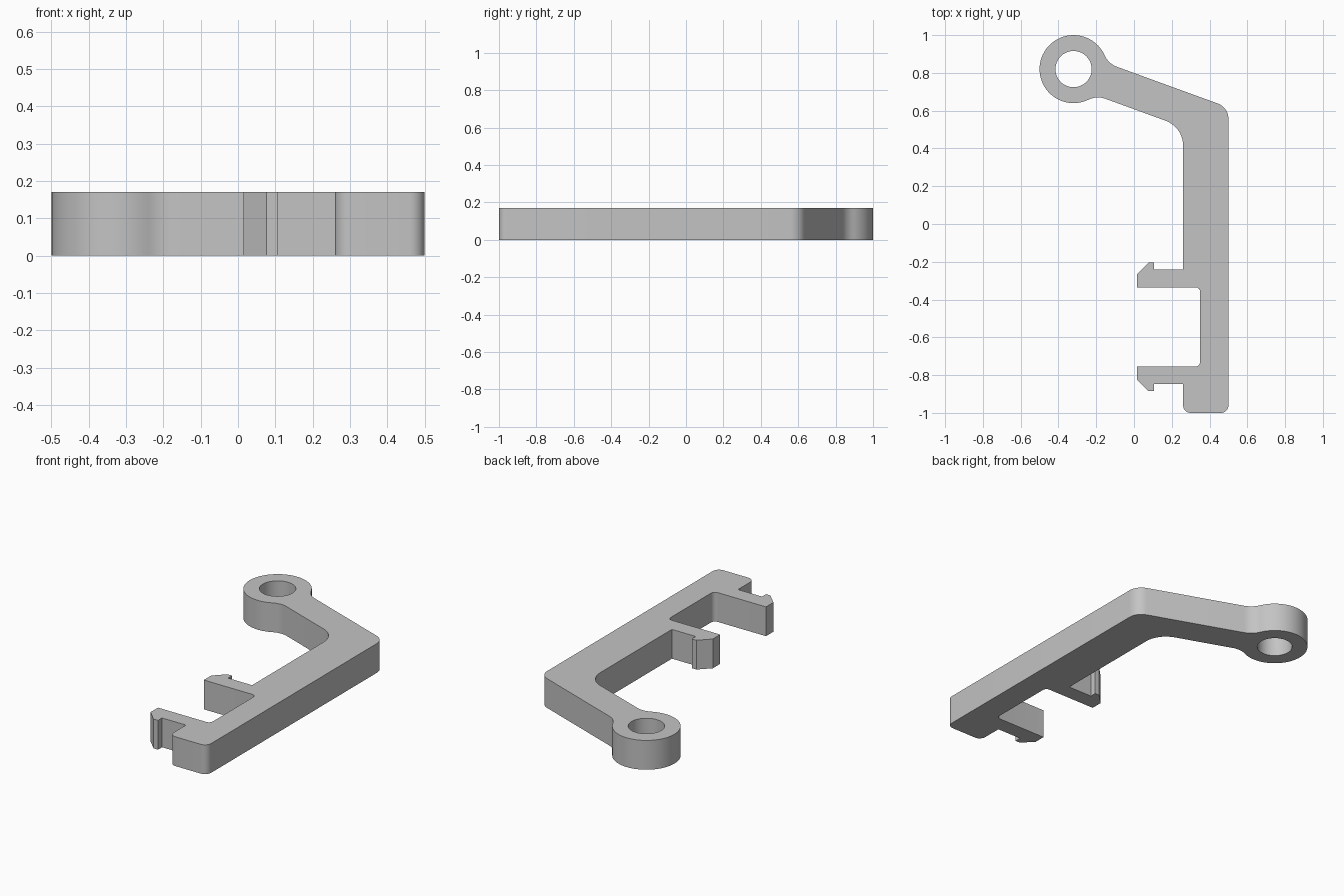
import bpy, bmesh
from math import pi, sin, cos, asin, sqrt, radians, tan
from mathutils import Vector, Matrix

if "Cube" in bpy.data.objects:
    bpy.data.objects.remove(bpy.data.objects["Cube"])

HEIGHT = 0.17
EYE = Vector((-0.32, 0.82))      # centre of the ring
R, HOLE, HALF, NECK = 0.18, 0.096, 0.09, 0.115
TILT = radians(-20)


def arc(center, radius, start, end, steps):
    return [Vector((center[0] + radius * cos(start + (end - start) * i / steps),
                    center[1] + radius * sin(start + (end - start) * i / steps)))
            for i in range(steps + 1)]


def rounded(corners):
    """Closed outline from (x, y, fillet radius) corners."""
    pts = []
    n = len(corners)
    for i, (x, y, r) in enumerate(corners):
        p = Vector((x, y))
        if r == 0:
            pts.append(p)
            continue
        a = (Vector(corners[i - 1][:2]) - p).normalized()
        b = (Vector(corners[(i + 1) % n][:2]) - p).normalized()
        half = a.angle(b) / 2
        center = p + (a + b).normalized() * r / sin(half)
        first = p + a * r / tan(half) - center
        last = p + b * r / tan(half) - center
        sweep = -first.angle_signed(last)
        for k in range(11):
            pts.append(center + Matrix.Rotation(sweep * k / 10, 2) @ first)
    return pts


# Ring outline blended into the arm, in the arm's own frame
reach = sqrt((R + NECK) ** 2 - (HALF + NECK) ** 2)
phi = asin((HALF + NECK) / (R + NECK))
head = (arc((reach, HALF + NECK), NECK, -pi / 2, phi - pi, 10)
        + arc((0, 0), R, phi, 2 * pi - phi, 56)[1:-1]
        + arc((reach, -HALF - NECK), NECK, pi - phi, pi / 2, 10))
turn = Matrix.Rotation(TILT, 2)
head = [turn @ p + EYE for p in head]


def arm_edge(x, side):
    return EYE.y + (x - EYE.x) * tan(TILT) + side * HALF / cos(TILT)


# Snap hook, mirrored about the middle of the clip gap
MID = -0.545
hook = [(0.26, 0.303), (0.106, 0.303), (0.106, 0.34), (0.077, 0.34),
        (0.015, 0.278), (0.015, 0.21)]
upper_hook = [(x, MID + d, 0) for x, d in hook]
lower_hook = [(x, MID - d, 0) for x, d in reversed(hook)]

outline = rounded(
    [(0.26, -1, 0.04), (0.5, -1, 0.04), (0.5, arm_edge(0.5, 1), 0.085)]
    + [(p.x, p.y, 0) for p in head]
    + [(0.26, arm_edge(0.26, -1), 0.14)]
    + upper_hook
    + [(0.35, MID + 0.21, 0.025), (0.35, MID - 0.21, 0.025)]
    + lower_hook)
hole = arc(EYE, HOLE, 0, 2 * pi, 48)[:-1]

# Fill the profile around the hole and extrude it
bm = bmesh.new()
edges = []
for loop in (outline, hole):
    verts = [bm.verts.new((p.x, p.y, 0)) for p in loop]
    edges += [bm.edges.new((verts[i - 1], verts[i])) for i in range(len(verts))]
bmesh.ops.triangle_fill(bm, use_beauty=True, edges=edges, normal=(0, 0, 1))
top = bmesh.ops.extrude_face_region(bm, geom=bm.faces[:], use_keep_orig=True)
bmesh.ops.translate(bm, vec=(0, 0, HEIGHT),
                    verts=[g for g in top["geom"] if isinstance(g, bmesh.types.BMVert)])
bmesh.ops.recalc_face_normals(bm, faces=bm.faces[:])
mesh = bpy.data.meshes.new("clip_bracket")
bm.to_mesh(mesh)
bm.free()

# Plain grey plastic
grey = bpy.data.materials.new("grey_plastic")
grey.use_nodes = True
colour = (0.55, 0.55, 0.55, 1)
grey.diffuse_color = colour
grey.node_tree.nodes["Principled BSDF"].inputs["Base Color"].default_value = colour
mesh.materials.append(grey)

bracket = bpy.data.objects.new("clip_bracket", mesh)
bpy.context.collection.objects.link(bracket)
bpy.ops.object.select_all(action='DESELECT')
bracket.select_set(True)
bpy.context.view_layer.objects.active = bracket
bpy.ops.object.shade_smooth_by_angle(angle=radians(25))
